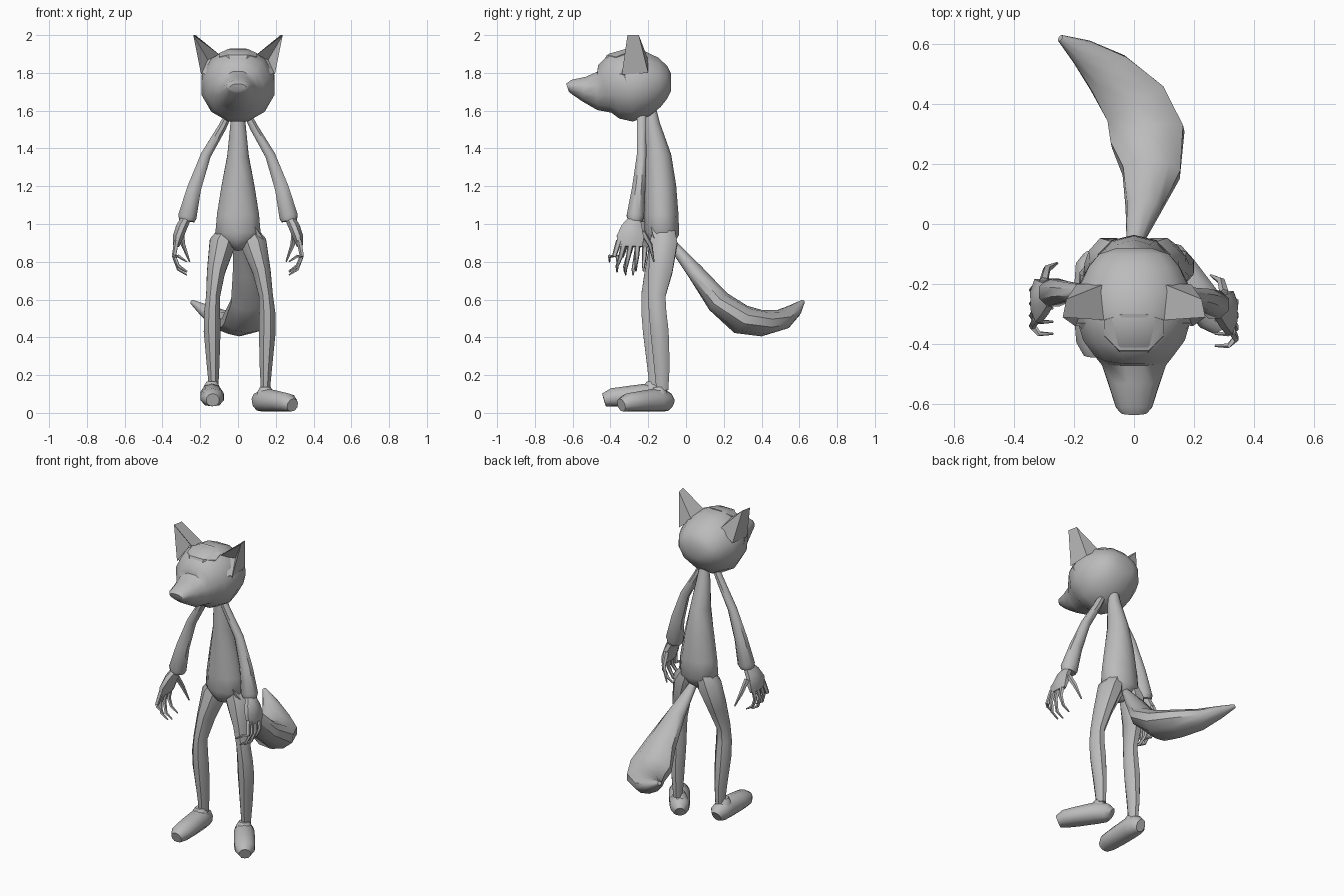
import bpy, bmesh, math
from mathutils import Vector

if "Cube" in bpy.data.objects:
    bpy.data.objects.remove(bpy.data.objects["Cube"])

GREY = (0.5, 0.5, 0.5, 1)
mat = bpy.data.materials.new("plain grey")
mat.use_nodes = True
mat.diffuse_color = GREY
bsdf = mat.node_tree.nodes["Principled BSDF"]
bsdf.inputs["Base Color"].default_value = GREY
bsdf.inputs["Roughness"].default_value = 0.8


def finish(name, bm, angle=45):
    bmesh.ops.recalc_face_normals(bm, faces=bm.faces)
    mesh = bpy.data.meshes.new(name)
    bm.to_mesh(mesh)
    bm.free()
    ob = bpy.data.objects.new(name, mesh)
    bpy.context.collection.objects.link(ob)
    mesh.materials.append(mat)
    bpy.ops.object.select_all(action='DESELECT')
    ob.select_set(True)
    bpy.context.view_layer.objects.active = ob
    bpy.ops.object.shade_smooth_by_angle(angle=math.radians(angle))
    return ob


def tube(name, stations, up, sides=8, floor=None, angle=45):
    """Loft elliptical rings (x, y, z, half width, half depth) along a path."""
    bm = bmesh.new()
    pts = [Vector(s[:3]) for s in stations]
    rings = []
    for i, s in enumerate(stations):
        t = (pts[min(i + 1, len(pts) - 1)] - pts[max(i - 1, 0)]).normalized()
        u = t.cross(Vector(up)).normalized()
        v = u.cross(t)
        ring = []
        for k in range(sides):
            a = math.tau * (k + 0.5) / sides
            p = pts[i] + u * s[3] * math.cos(a) + v * s[4] * math.sin(a)
            if floor is not None:
                p.z = max(p.z, floor)
            ring.append(bm.verts.new(p))
        rings.append(ring)
    for a, b in zip(rings, rings[1:]):
        for k in range(sides):
            n = (k + 1) % sides
            bm.faces.new((a[k], a[n], b[n], b[k]))
    bm.faces.new(rings[0])
    bm.faces.new(rings[-1])
    return finish(name, bm, angle)


def hull(name, points):
    bm = bmesh.new()
    bmesh.ops.convex_hull(bm, input=[bm.verts.new(p) for p in points])
    return finish(name, bm, 30)


X, Y, Z = (1, 0, 0), (0, 1, 0), (0, 0, 1)

# Head with tapering snout, lofted from back to nose
tube("head", [(0, y, z, w, h) for y, z, w, h in (
    (-.08, 1.75, .06, .05), (-.1, 1.75, .12, .09), (-.14, 1.75, .155, .135),
    (-.21, 1.745, .19, .18), (-.3, 1.735, .2, .2), (-.38, 1.73, .175, .18),
    (-.43, 1.715, .135, .135), (-.47, 1.705, .11, .105),
    (-.54, 1.715, .085, .068), (-.61, 1.728, .062, .036),
    (-.628, 1.722, .045, .022))], Z, 12)

# Forehead ridge
hull("forehead", [(s * x, y, z) for s in (-1, 1) for x, y, z in (
    (.1, -.32, 1.905), (.1, -.37, 1.885), (.05, -.42, 1.895),
    (.04, -.3, 1.93), (.03, -.46, 1.8), (.08, -.3, 1.85))])

for side, s in (("right", -1), ("left", 1)):
    left = s > 0

    # Flat cheek and eye plane
    hull(side + "_eye_plane", [(s * x, y, z) for x, y, z in (
        (.05, -.42, 1.86), (.1, -.445, 1.77), (.19, -.33, 1.8),
        (.19, -.31, 1.74), (.1, -.33, 1.89), (.08, -.3, 1.75))])

    # Pointed ear, hollow toward the front
    bm = bmesh.new()
    inner, outer, back, low, tip, tip_back, hollow = [
        bm.verts.new((s * x, y, z)) for x, y, z in (
            (.09, -.32, 1.89), (.195, -.34, 1.79), (.1, -.2, 1.87),
            (.19, -.2, 1.8), (.237, -.31, 2), (.225, -.25, 2), (.16, -.255, 1.87))]
    for f in ((inner, tip, tip_back, back), (back, tip_back, low),
              (low, tip_back, tip, outer), (inner, hollow, tip),
              (hollow, outer, tip), (inner, outer, hollow),
              (inner, back, low, outer)):
        bm.faces.new(f)
    finish(side + "_ear", bm, 50)

    # Arm widening to a flat sleeve end
    dy = 0 if left else .04
    tube(side + "_arm", [(s * x, y + dy * k, z, w, d) for x, y, z, w, d, k in (
        (.045, -.235, 1.59, .02, .025, 0), (.085, -.235, 1.51, .024, .026, 0),
        (.17, -.235, 1.365, .029, .027, .2), (.232, -.25, 1.19, .04, .038, .6),
        (.268, -.268, 1.04, .053, .05, 1), (.271, -.27, 1.015, .044, .04, 1))], Y)

    # Hand: palm and spread, inward curling fingers
    tube(side + "_palm", [(s * x, y + dy, z, w, d) for x, y, z, w, d in (
        (.275, -.27, 1.03, .028, .032), (.3, -.285, .98, .032, .06),
        (.318, -.295, .93, .03, .078), (.328, -.295, .88, .016, .07))], Y)
    for i, (y0, y1, z1) in enumerate((
            (-.355, -.405, .8), (-.325, -.365, .745),
            (-.29, -.32, .73), (-.255, -.265, .75))):
        ym = (y0 + y1) / 2
        tube(f"{side}_finger_{i + 1}", [
            (s * .325, y0 + dy, .91, .014, .017),
            (s * .338, ym + dy, .83, .012, .013),
            (s * .315, y1 + dy, z1 + .03, .009, .009),
            (s * .27, y1 + dy, z1, .004, .004)], Y, 5)
    tube(side + "_thumb", [
        (s * .3, -.23 + dy, .96, .016, .016), (s * .29, -.19 + dy, .89, .013, .013),
        (s * .255, -.17 + dy, .8, .004, .004)], Y, 5)

    # Leg: thigh, narrow knee, calf, ankle (the right one is a little forward)
    f = 0 if left else -.04
    g = 0 if left else .018
    tube(side + "_leg", [(s * (x - g * k), y + f * k, z, w, d) for x, y, z, w, d, k in (
        (.055, -.115, .97, .045, .06, 0), (.082, -.118, .9, .075, .078, 0),
        (.125, -.135, .75, .052, .068, .5), (.148, -.155, .62, .04, .05, .9),
        (.155, -.15, .53, .046, .05, 1), (.155, -.14, .43, .048, .052, 1),
        (.148, -.128, .25, .036, .045, .9), (.145, -.125, .12, .026, .034, .9))], Y)

    # Shoe with flat sole, the left one turned outward
    heel = Vector((.135, -.13, 0)) if left else Vector((-.14, -.165, 0))
    toe = Vector((.258, -.3, 0)) if left else Vector((-.135, -.38, 0))
    sole = .008 if left else .035
    d = toe - heel
    tube(side + "_shoe", [tuple((heel + d * t).xy) + (sole + h / 2, w, h * .56)
                          for t, w, h in ((-.27, .03, .07), (-.15, .055, .1),
                                          (.15, .062, .115), (.7, .065, .1),
                                          (1.05, .06, .09), (1.25, .035, .065))],
         Z, 10, floor=sole)
    tube(side + "_shoe_collar", [
        tuple((heel + d * .08).xy) + (z, w, w) for z, w in
        ((sole + .07, .055), (sole + .105, .045), (sole + .13, .03))], Y)

# Torso, flat in front and swelling toward the hem
tube("torso", [(0, y, z, w, d) for y, z, w, d in (
    (-.185, 1.6, .03, .03), (-.178, 1.53, .042, .04), (-.148, 1.36, .06, .07),
    (-.136, 1.2, .092, .084), (-.13, 1.05, .117, .09), (-.128, .95, .126, .092),
    (-.14, .9, .075, .07), (-.15, .87, .03, .04))], Y, 10)

# Small torn point at the hem
tube("hem_point", [(.13, -.14, .9, .02, .02), (.11, -.165, .94, .015, .015),
                   (.085, -.185, .99, .002, .002)], Y, 4)

# Bushy tail sweeping back and to one side
tube("tail", [
    (0, -.07, .89, .025, .025), (.03, .05, .745, .06, .045),
    (.058, .17, .59, .1, .065), (.045, .29, .495, .13, .08),
    (.005, .4, .475, .115, .07), (-.085, .5, .492, .085, .055),
    (-.17, .57, .54, .048, .035), (-.245, .618, .588, .012, .012)], Z, 10)
